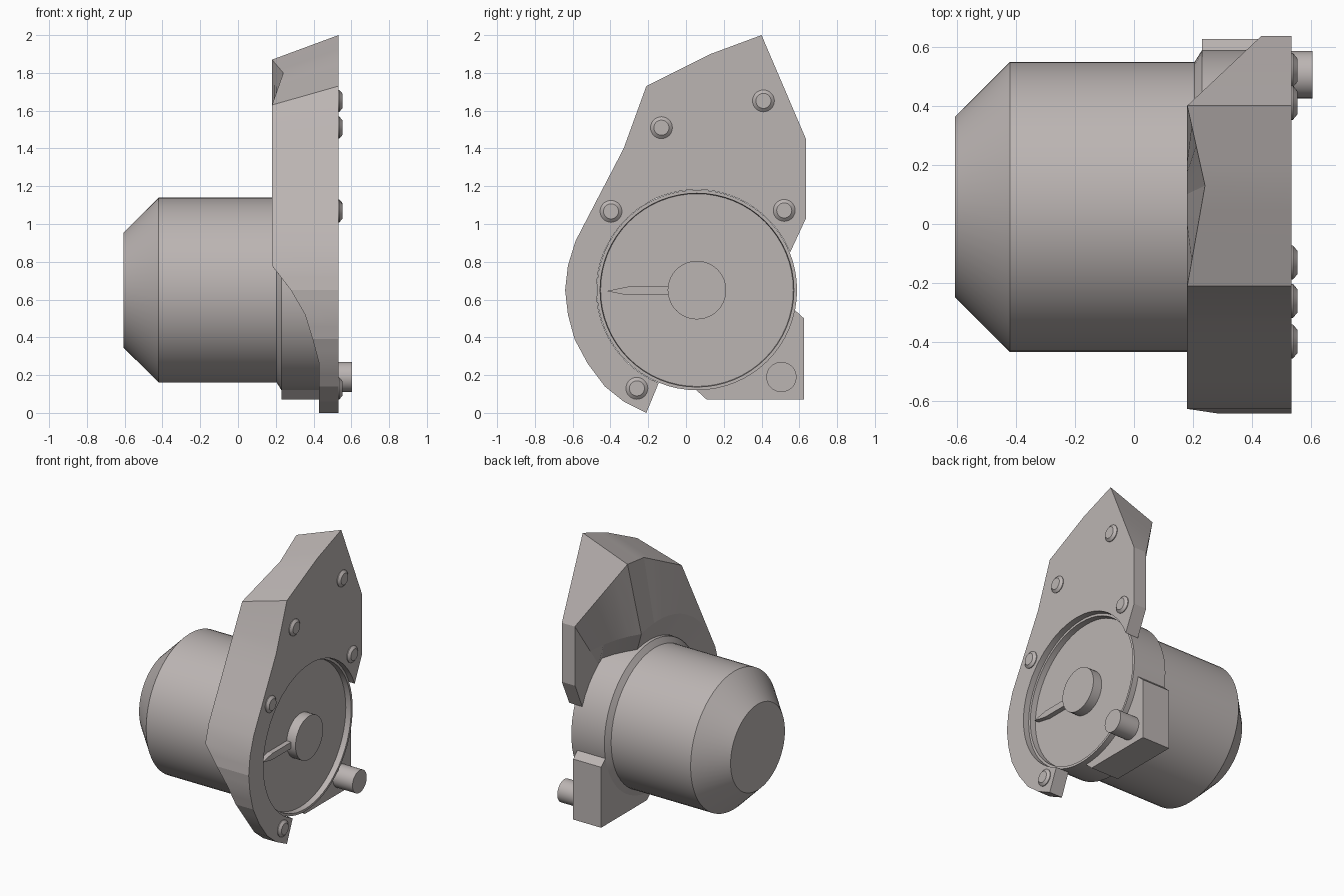
import bpy, bmesh, math
from mathutils import Vector

if "Cube" in bpy.data.objects:
    bpy.data.objects.remove(bpy.data.objects["Cube"])

CY, CZ = 0.058, 0.65          # motor axis runs along x through this point

grey = bpy.data.materials.new("warm_grey")
grey.diffuse_color = (0.50, 0.46, 0.45, 1)
grey.use_nodes = True
grey.node_tree.nodes["Principled BSDF"].inputs["Base Color"].default_value = grey.diffuse_color


def finish(name, bm, smooth=None):
    bmesh.ops.remove_doubles(bm, verts=bm.verts, dist=1e-5)
    bmesh.ops.recalc_face_normals(bm, faces=bm.faces)
    me = bpy.data.meshes.new(name)
    bm.to_mesh(me)
    bm.free()
    me.materials.append(grey)
    ob = bpy.data.objects.new(name, me)
    bpy.context.collection.objects.link(ob)
    if smooth:
        bpy.ops.object.select_all(action='DESELECT')
        ob.select_set(True)
        bpy.context.view_layer.objects.active = ob
        bpy.ops.object.shade_smooth_by_angle(angle=math.radians(smooth))
    return ob


def lathe_x(name, profile, y, z, n):
    """Turn an (x, radius) profile around an axis parallel to x."""
    bm = bmesh.new()
    rings = []
    for x, r in profile:
        rings.append([bm.verts.new((x, y + r * math.cos(2 * math.pi * i / n),
                                    z + r * math.sin(2 * math.pi * i / n))) for i in range(n)])
    for a, b in zip(rings, rings[1:]):
        for i in range(n):
            j = (i + 1) % n
            bm.faces.new((a[i], a[j], b[j], b[i]))
    bm.faces.new(rings[0])
    bm.faces.new(rings[-1])
    return finish(name, bm, 30)


def prism_x(name, outline, x0, x1):
    """Extrude a (y, z) outline from x0 to x1."""
    bm = bmesh.new()
    a = [bm.verts.new((x0, y, z)) for y, z in outline]
    b = [bm.verts.new((x1, y, z)) for y, z in outline]
    bm.faces.new(a)
    bm.faces.new(b)
    for i in range(len(a)):
        j = (i + 1) % len(a)
        bm.faces.new((a[i], a[j], b[j], b[i]))
    return finish(name, bm)


# Motor body with chamfered rear, wider flange and recessed front disc
lathe_x("motor_body", [(-0.605, 0.305), (-0.42, 0.49), (0.205, 0.49), (0.23, 0.53),
                       (0.49, 0.53), (0.49, 0.513), (0.45, 0.51)], CY, CZ, 64)
lathe_x("centre_boss", [(0.44, 0.155), (0.52, 0.155)], CY, CZ, 40)
prism_x("pointer_rib", [(-0.08, 0.623), (-0.31, 0.623), (-0.42, 0.645),
                        (-0.31, 0.668), (-0.08, 0.668)], 0.44, 0.485)

# Connector block and its pin
prism_x("connector_block", [(0.57, 0.55), (0.625, 0.50), (0.625, 0.07), (0.11, 0.07),
                            (0.05, 0.125), (0.2, 0.5)], 0.23, 0.45)
lathe_x("connector_pin", [(0.44, 0.08), (0.603, 0.08)], 0.505, 0.19, 32)

# Bracket: front outline (y, z) paired with back point (x, y, z)
F = 0.532
flat = [(-0.21, 0.0, 0.43), (-0.33, 0.06, 0.43), (-0.43, 0.14, 0.43), (-0.52, 0.26, 0.43),
        (-0.59, 0.39, 0.395), (-0.625, 0.52, 0.355), (-0.64, 0.65, 0.28),
        (-0.625, 0.78, 0.18), (-0.585, 0.91, 0.18), (-0.33, 1.40, 0.18)]
pairs = [(Vector((F, y, z)), Vector((x, y, z))) for y, z, x in flat]
pairs += [(Vector((F, -0.21, 1.73)), Vector((0.18, -0.21, 1.63))),
          (Vector((F, 0.13, 1.90)), Vector((0.24, 0.13, 1.80))),
          (Vector((F, 0.40, 2.0)), Vector((0.18, 0.40, 1.87))),
          (Vector((F, 0.635, 1.45)), Vector((0.43, 0.635, 1.45))),
          (Vector((F, 0.635, 1.03)), Vector((0.43, 0.635, 1.03)))]


def angle(p):
    return math.atan2(p.z - CZ, p.y - CY) % (2 * math.pi)


def on_circle(x, r, a):
    return Vector((x, CY + r * math.cos(a), CZ + r * math.sin(a)))


bm = bmesh.new()
sections = []
angles = [angle(p[0]) for p in pairs]
angles[-1] = math.radians(22)
for k in range(len(pairs) - 1):
    steps = 4 if k >= 8 else 2
    for s in range(steps + (k == len(pairs) - 2)):
        t = s / steps
        front = pairs[k][0].lerp(pairs[k + 1][0], t)
        back = pairs[k][1].lerp(pairs[k + 1][1], t)
        a = angles[k] + (angles[k + 1] - angles[k]) * t
        # Rear face meets a shallow conical seat around the motor
        reach = math.hypot(back.y - CY, back.z - CZ)
        ab = angle(back)
        sx = 0.18 if 10 <= k < 12 else back.x
        seat = on_circle(sx, min(0.69, reach - 0.004), ab)
        inner_x = max(sx, min(0.43, sx + 0.07))
        sections.append([bm.verts.new(v) for v in (
            front, back, seat, on_circle(inner_x, 0.532, a), on_circle(F, 0.532, a))])
for a, b in zip(sections, sections[1:]):
    for i in range(5):
        j = (i + 1) % 5
        bm.faces.new((a[i], a[j], b[j], b[i]))
bm.faces.new(sections[0])
bm.faces.new(sections[-1])
finish("mounting_bracket", bm, 12)

# Raised bolt heads on the bracket face
for y, z in [(0.41, 1.652), (-0.13, 1.51), (-0.397, 1.067), (0.52, 1.072), (-0.26, 0.13)]:
    lathe_x("bracket_bolt", [(0.52, 0.058), (0.537, 0.058), (0.552, 0.04)], y, z, 28)
